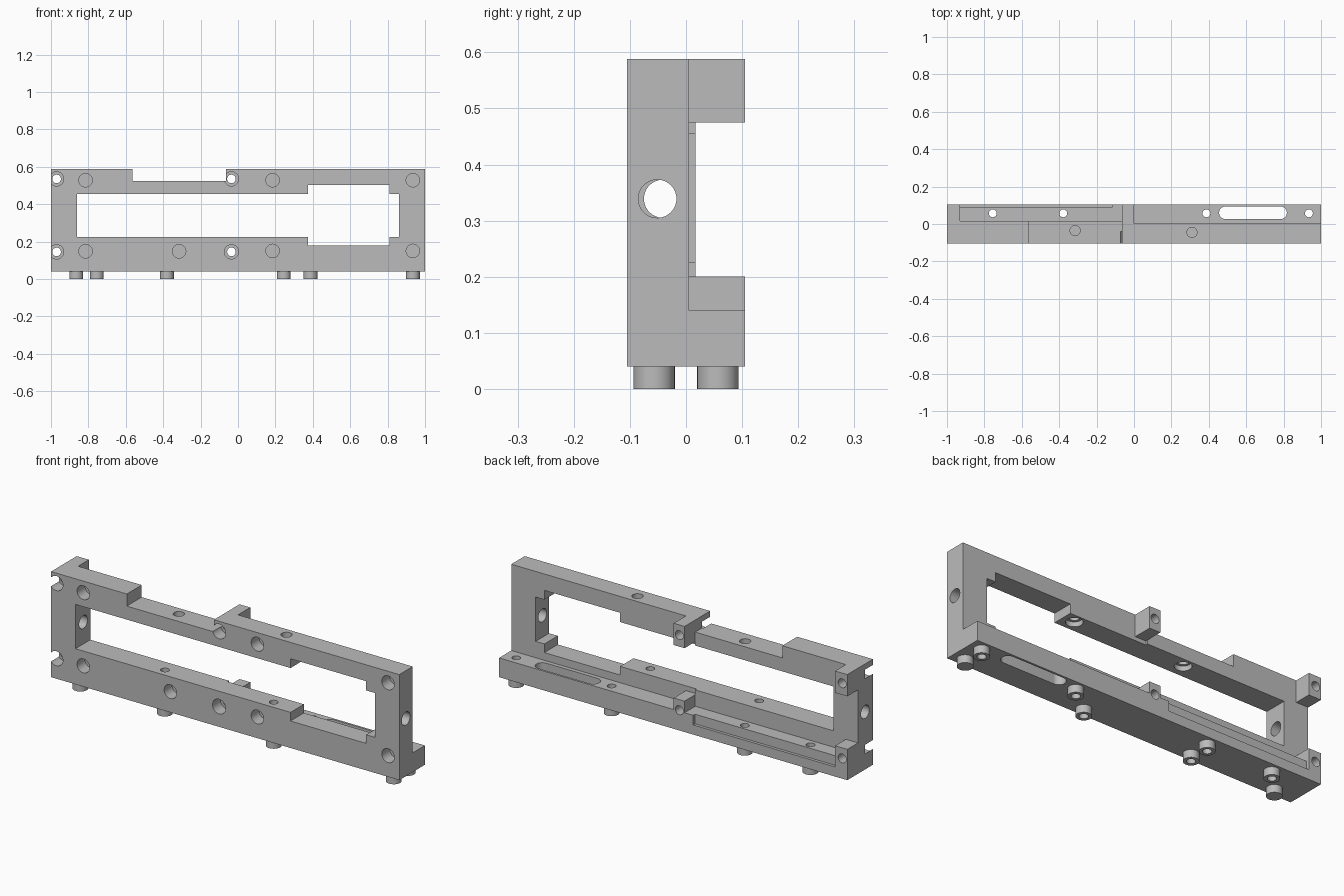
import bpy
import math

old = bpy.data.objects.get("Cube")
if old:
    bpy.data.objects.remove(old, do_unlink=True)

grey = bpy.data.materials.new("plain_grey")
grey.use_nodes = True
colour = (0.5, 0.5, 0.5, 1)
grey.diffuse_color = colour
grey.node_tree.nodes["Principled BSDF"].inputs["Base Color"].default_value = colour


def box(name, x, y, z):
    """Box given as (low, high) pairs."""
    bpy.ops.mesh.primitive_cube_add(size=1)
    ob = bpy.context.object
    ob.name = name
    for v in ob.data.vertices:
        v.co = [(lo + hi) / 2 + c * (hi - lo) for c, (lo, hi) in zip(v.co, (x, y, z))]
    ob.data.materials.append(grey)
    return ob


def rod(name, axis, centre, radius, span):
    """Cylinder along an axis; centre holds the other two coordinates in order."""
    lo, hi = span
    pos = list(centre)
    pos.insert("xyz".index(axis), (lo + hi) / 2)
    turn = {"x": (0, math.pi / 2, 0), "y": (math.pi / 2, 0, 0), "z": (0, 0, 0)}[axis]
    bpy.ops.mesh.primitive_cylinder_add(vertices=40, radius=radius, depth=hi - lo,
                                        location=pos, rotation=turn)
    ob = bpy.context.object
    ob.name = name
    ob.data.materials.append(grey)
    return ob


def combine(target, tool, operation="DIFFERENCE"):
    """Apply a boolean and remove the tool."""
    mod = target.modifiers.new("cut", "BOOLEAN")
    mod.operation, mod.solver, mod.object = operation, "EXACT", tool
    bpy.context.view_layer.objects.active = target
    bpy.ops.object.modifier_apply(modifier=mod.name)
    bpy.data.objects.remove(tool, do_unlink=True)


def finish(ob):
    bpy.ops.object.select_all(action="DESELECT")
    ob.select_set(True)
    bpy.context.view_layer.objects.active = ob
    bpy.ops.object.shade_smooth_by_angle(angle=math.radians(30))


FRONT, BACK, BASE, TOP = -0.105, 0.105, 0.04, 0.588
THROUGH = (-0.3, 0.3)

# Upright frame with a thicker left half, and the ledge behind it
frame = box("bracket_frame", (-1, 1), (FRONT, 0.005), (BASE, TOP))
combine(frame, box("thick_half", (-1, -0.065), (-0.05, 0.017), (BASE, TOP)), "UNION")
combine(frame, box("ledge", (-1, 1), (-0.05, BACK), (BASE, 0.14)), "UNION")

# Mounting tabs on the back
for x in ((-1, -0.93), (-0.065, -0.003)):
    for z in ((BASE, 0.2), (0.475, TOP)):
        combine(frame, box("tab", x, (-0.05, BACK), z), "UNION")

# Window, its wider end, the top notch and the step along the ledge
for x, y, z in (((-0.86, 0.86), THROUGH, (0.225, 0.455)),
                ((0.375, 0.81), THROUGH, (0.18, 0.503)),
                ((-0.565, -0.065), THROUGH, (0.525, 0.7)),
                ((-0.93, -0.115), (0.09, 0.2), (0.09, 0.18))):
    combine(frame, box("opening", x, y, z))

# Counterbored screw holes through the tabs
for x in (-0.97, -0.035):
    for z in (0.535, 0.145):
        combine(frame, rod("bore", "y", (x, z), 0.023, THROUGH))
        combine(frame, rod("counterbore", "y", (x, z), 0.038, (-0.2, -0.04)))

# Blind holes in the front face
for x, z in ((-0.815, 0.528), (0.185, 0.528), (0.935, 0.528),
             (-0.815, 0.148), (-0.315, 0.148), (0.185, 0.15), (0.935, 0.15)):
    combine(frame, rod("blind_hole", "y", (x, z), 0.036, (-0.2, -0.04)))

# Holes through the end posts
combine(frame, rod("right_post_hole", "x", (-0.041, 0.339), 0.034, (-1.2, -0.7)))
combine(frame, rod("left_post_hole", "x", (-0.051, 0.339), 0.034, (0.7, 1.2)))

# Holes in the top bar, wider underneath
for x, y, under in ((-0.315, -0.035, 0.455), (0.31, -0.045, 0.455)):
    combine(frame, rod("bar_hole", "z", (x, y), 0.027, (0.4, 0.7)))
    combine(frame, rod("bar_recess", "z", (x, y), 0.04, (0.4, under + 0.025)))

# Long rounded slot in the ledge
SLOT_Y, SLOT_R = 0.06, 0.034
slot = box("slot", (0.489, 0.783), (SLOT_Y - SLOT_R, SLOT_Y + SLOT_R), (-0.1, 0.3))
for x in (0.489, 0.783):
    combine(slot, rod("slot_end", "z", (x, SLOT_Y), SLOT_R, (-0.1, 0.3)), "UNION")
combine(frame, slot)

# Round feet, most of them bored through together with the frame
feet = [(x, -0.057, x in (-0.38, 0.245)) for x in (-0.865, -0.38, 0.245, 0.935)]
feet += [(x, 0.057, True) for x in (-0.755, -0.378, 0.387, 0.935)]
for i, (x, y, bored) in enumerate(feet):
    foot = rod(f"foot_{i + 1}", "z", (x, y), 0.037, (0, BASE))
    if bored:
        for part in (frame, foot):
            combine(part, rod("foot_bore", "z", (x, y), 0.021, (-0.1, 0.3)))
    finish(foot)

finish(frame)
